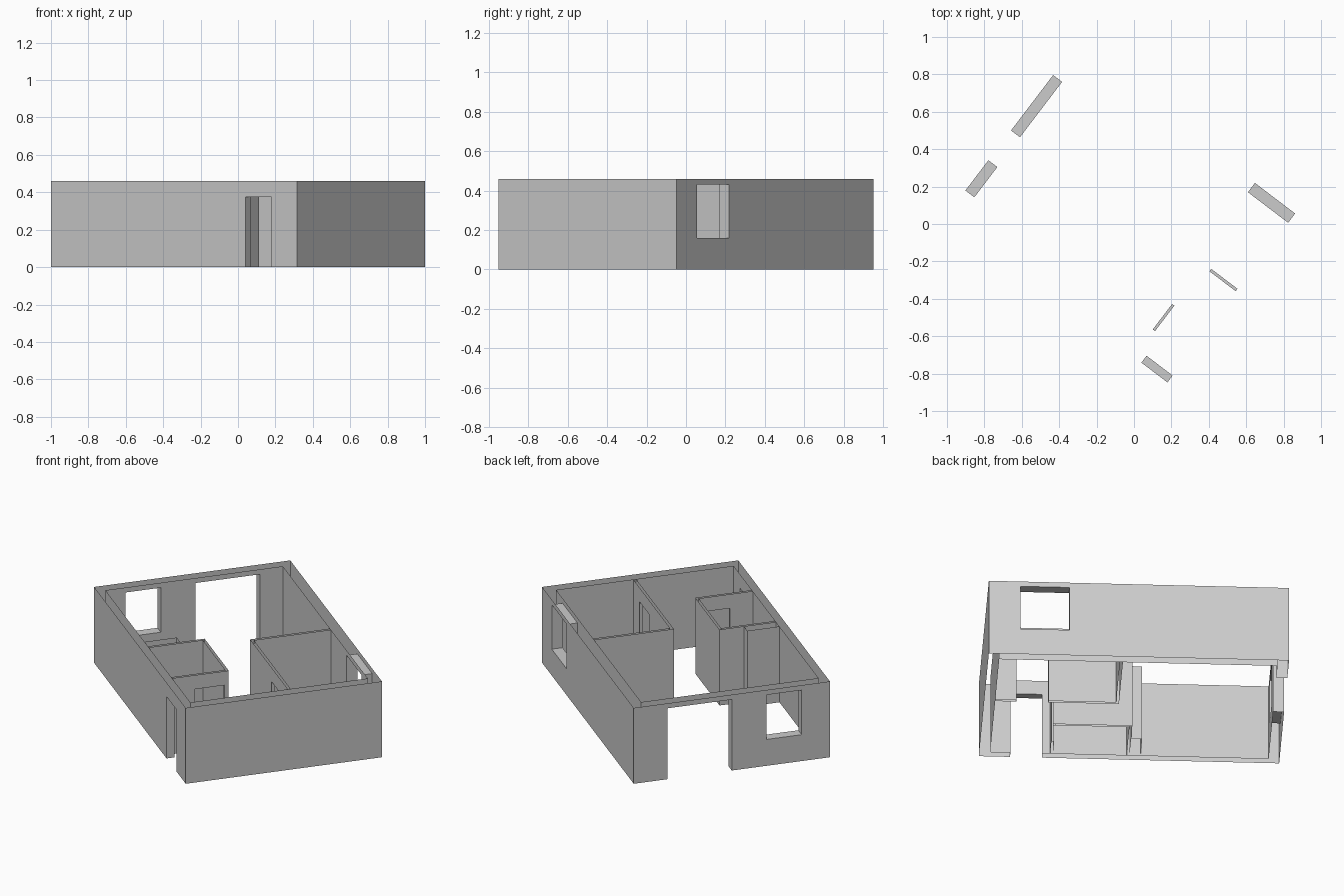
import bpy, bmesh, math
from mathutils import Vector

if "Cube" in bpy.data.objects:
    bpy.data.objects.remove(bpy.data.objects["Cube"])

HEIGHT = 0.46
TURN = math.radians(-37.25)       # plan is turned on the ground
U, V = 0.826, 0.566               # outer half length and half width
IU, IV0, IV1 = 0.766, -0.52, 0.504  # inner faces of the outer walls
DOOR, WIN = (0, 0.375), (0.16, 0.43)

plaster = bpy.data.materials.new("grey_plaster")
plaster.use_nodes = True
grey = (0.6, 0.6, 0.6, 1)
plaster.diffuse_color = grey
plaster.node_tree.nodes["Principled BSDF"].inputs["Base Color"].default_value = grey


def quad(bm, points, facing):
    face = bm.faces.new([bm.verts.new(p) for p in points])
    face.normal_update()
    if face.normal.dot(Vector(facing)) < 0:
        face.normal_flip()


def finish(name, bm):
    bmesh.ops.remove_doubles(bm, verts=bm.verts, dist=0.0001)
    mesh = bpy.data.meshes.new(name)
    bm.to_mesh(mesh)
    bm.free()
    mesh.materials.append(plaster)
    obj = bpy.data.objects.new(name, mesh)
    obj.rotation_euler.z = TURN
    bpy.context.collection.objects.link(obj)


def wall(name, along, sheets, openings=()):
    """Hollow wall, open at top and bottom. Each sheet: (position, start, end, facing).
    Each opening: (start, end, (bottom, top))."""
    bm = bmesh.new()

    def at(s, t, z):
        return (s, t, z) if along == "u" else (t, s, z)

    def panel(t, s0, s1, z0, z1, side):
        if s1 > s0 and z1 > z0:
            quad(bm, [at(s0, t, z0), at(s1, t, z0), at(s1, t, z1), at(s0, t, z1)],
                 at(0, side, 0))

    for t, start, end, side in sheets:
        s = start
        for o0, o1, (z0, z1) in sorted(openings):
            panel(t, s, o0, 0, HEIGHT, side)
            panel(t, o0, o1, 0, z0, side)
            panel(t, o0, o1, z1, HEIGHT, side)
            s = o1
        panel(t, s, end, 0, HEIGHT, side)

    # Linings of the openings: jambs, lintel and sill
    for o0, o1, (z0, z1) in openings:
        a, b = sheets[0][0], sheets[1][0]
        for s, side in ((o0, 1), (o1, -1)):
            quad(bm, [at(s, a, z0), at(s, b, z0), at(s, b, z1), at(s, a, z1)],
                 at(side, 0, 0))
        for z, side in ((z0, 1), (z1, -1)):
            if z > 0:
                quad(bm, [at(o0, a, z), at(o1, a, z), at(o1, b, z), at(o0, b, z)],
                     (0, 0, side))
    finish(name, bm)


# Outer walls
wall("entrance_wall", "u", [(-V, -U, U, -1), (IV0, -IU, IU, 1)], [(0.48, 0.655, DOOR)])
wall("window_wall", "u", [(V, -U, U, 1), (IV1, -IU, IU, -1)], [(0.382, 0.652, WIN)])
wall("terrace_wall", "v", [(-U, -V, V, -1), (-IU, IV0, IV1, 1)],
     [(-0.403, -0.2, WIN), (0, 0.372, (0, WIN[1]))])
wall("blank_end_wall", "v", [(U, -V, V, 1), (IU, IV0, IV1, -1)])

# Bedroom partitions
B0, B1, C0, C1 = 0.043, 0.059, 0.085, 0.101
wall("bedroom_door_wall", "u", [(B0, C0, IU, -1), (B1, C1, IU, 1)], [(0.474, 0.65, DOOR)])
wall("bedroom_end_wall", "v", [(C0, B0, IV1, -1), (C1, B1, IV1, 1)])

# Bathroom partitions
R0, R1, S0, S1, T0, T1 = -0.208, -0.193, 0.0, 0.015, 0.421, 0.436
wall("bathroom_side_wall", "u", [(R1, S0, T1, 1), (R0, S1, T0, -1)])
wall("bathroom_door_wall", "v", [(T1, IV0, R1, 1), (T0, IV0, R0, -1)],
     [(-0.388, -0.217, DOOR)])
wall("bathroom_end_wall", "v", [(S0, IV0, R1, -1), (S1, IV0, R0, 1)])

# Service shaft against the bathroom
wall("shaft_front", "v", [(-0.061, IV0, -0.334, -1)])
wall("shaft_side", "u", [(-0.334, -0.061, S0, 1)])
